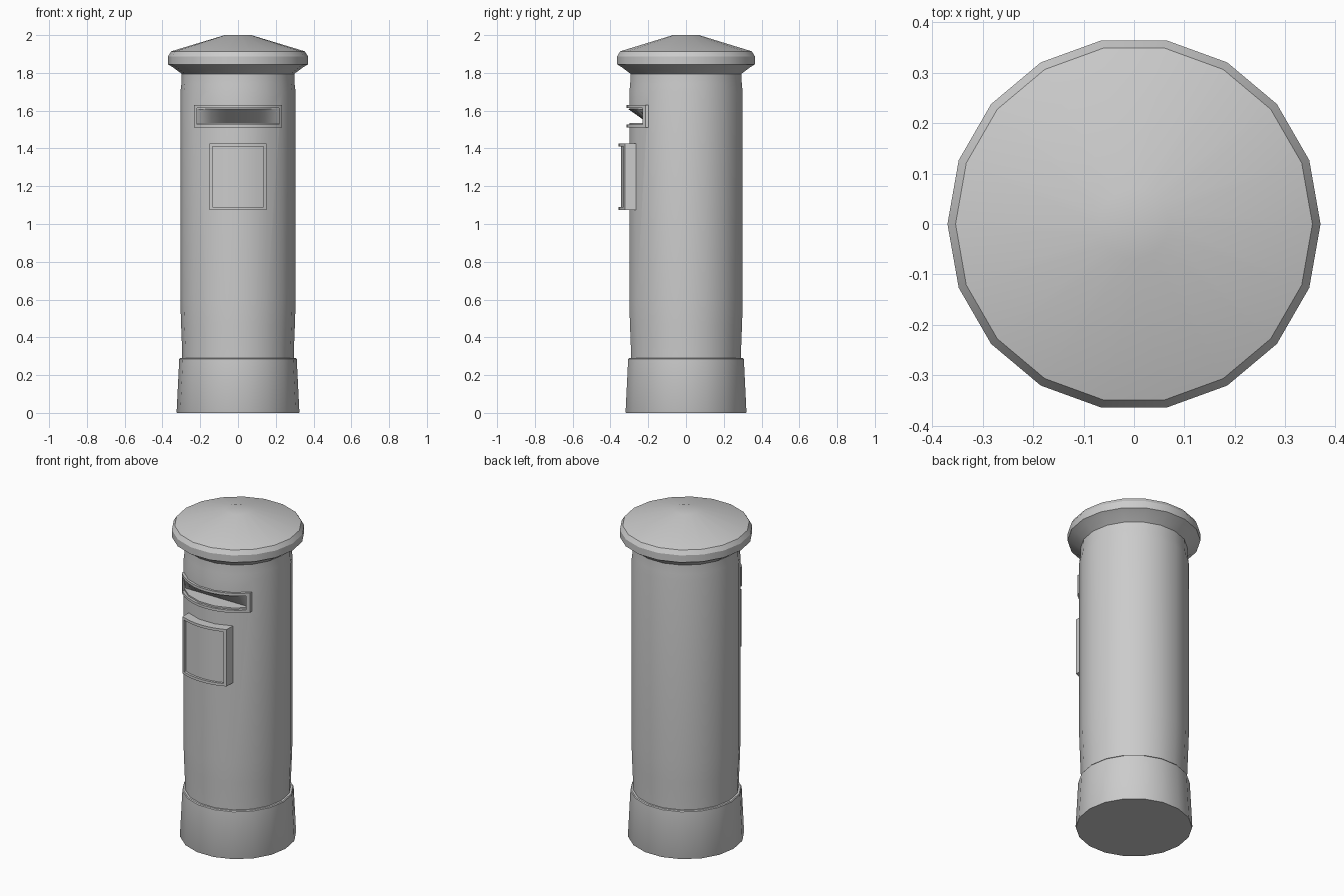
import bpy, bmesh, math

if "Cube" in bpy.data.objects:
    bpy.data.objects.remove(bpy.data.objects["Cube"])

SIDES = 18


def finish(name, bm):
    bmesh.ops.recalc_face_normals(bm, faces=bm.faces)
    me = bpy.data.meshes.new(name)
    bm.to_mesh(me)
    bm.free()
    ob = bpy.data.objects.new(name, me)
    bpy.context.collection.objects.link(ob)
    return ob


def smooth(ob):
    bpy.ops.object.select_all(action='DESELECT')
    ob.select_set(True)
    bpy.context.view_layer.objects.active = ob
    bpy.ops.object.shade_smooth_by_angle(angle=math.radians(30))


def lathe(name, profile):
    """Closed turned solid from (radius, z) points, bottom to top."""
    bm = bmesh.new()
    rings = []
    for r, z in profile:
        rings.append([bm.verts.new((r * math.cos(2 * math.pi * i / SIDES),
                                    r * math.sin(2 * math.pi * i / SIDES), z))
                      for i in range(SIDES)])
    for a, b in zip(rings, rings[1:]):
        for i in range(SIDES):
            j = (i + 1) % SIDES
            bm.faces.new((a[i], a[j], b[j], b[i]))
    bm.faces.new(rings[0][::-1])
    bm.faces.new(rings[-1])
    return finish(name, bm)


def curved_slab(name, w, z0, z1, r_front, r_back, border=0, steps=6):
    """Slab bent round the pillar; with a border it becomes an open frame."""
    bm = bmesh.new()
    a = math.asin((w - border) / r_front)
    cols = [-a + 2 * a * i / steps for i in range(steps + 1)]
    rows = [z0, z1]
    if border:
        e = math.asin(w / r_front)
        cols = [-e] + cols + [e]
        rows = [z0, z0 + border, z1 - border, z1]
    grid = [[bm.verts.new((r_front * math.sin(t), -r_front * math.cos(t), z))
             for t in cols] for z in rows]
    for j in range(len(rows) - 1):
        for i in range(len(cols) - 1):
            if border and j == 1 and 0 < i < len(cols) - 2:
                continue
            bm.faces.new((grid[j][i], grid[j][i + 1],
                          grid[j + 1][i + 1], grid[j + 1][i]))
    front = list(bm.faces)
    ext = bmesh.ops.extrude_face_region(bm, geom=front, use_keep_orig=True)
    for v in ext['geom']:
        if isinstance(v, bmesh.types.BMVert):
            v.co.y = -math.sqrt(r_back ** 2 - v.co.x ** 2)
    return finish(name, bm)


# turned parts
base = lathe("base", [(.323, 0), (.325, .005), (.311, .285), (.307, .29), (.28, .29)])
body = lathe("body", [(.295, .285), (.297, .36), (.301, .46), (.305, .58), (.305, 1.70),
                      (.300, 1.74), (.298, 1.80)])
cap = lathe("cap", [(.298, 1.795), (.345, 1.83), (.37, 1.845), (.37, 1.888),
                    (.354, 1.914), (.07, 2.0)])

# posting slot cut into the body
bm = bmesh.new()
bmesh.ops.create_cube(bm, size=1)
for v in bm.verts:
    v.co = (v.co.x * .44, -.30 + v.co.y * .20, 1.5725 + v.co.z * .075)
cutter = finish("slot_cutter", bm)
cutter.hide_render = True
mod = body.modifiers.new("slot", 'BOOLEAN')
mod.operation = 'DIFFERENCE'
mod.solver = 'EXACT'
mod.object = cutter
bpy.context.view_layer.objects.active = body
bpy.ops.object.modifier_apply(modifier=mod.name)
bpy.data.objects.remove(cutter)

# sloping flap inside the slot: curved top edge, straight bottom edge
bm = bmesh.new()
n = 10
a = math.asin(.22 / .308)
pairs = []
for i in range(n + 1):
    t = -a + 2 * a * i / n
    x = .308 * math.sin(t)
    pairs.append((bm.verts.new((x, -.308 * math.cos(t), 1.61)),
                  bm.verts.new((x, -.202, 1.535))))
for (t0, b0), (t1, b1) in zip(pairs, pairs[1:]):
    bm.faces.new((b0, b1, t1, t0))
flap = finish("slot_flap", bm)

# slot frame, door frame and door panel
slot_frame = curved_slab("slot_frame", .232, 1.51, 1.63, .316, .297, .016, 10)
door_frame = curved_slab("door_frame", .15, 1.075, 1.425, .357, .298, .016, 6)
door_panel = curved_slab("door_panel", .14, 1.085, 1.415, .343, .298, 0, 6)

for ob in (base, body, cap, flap, slot_frame, door_frame, door_panel):
    smooth(ob)
